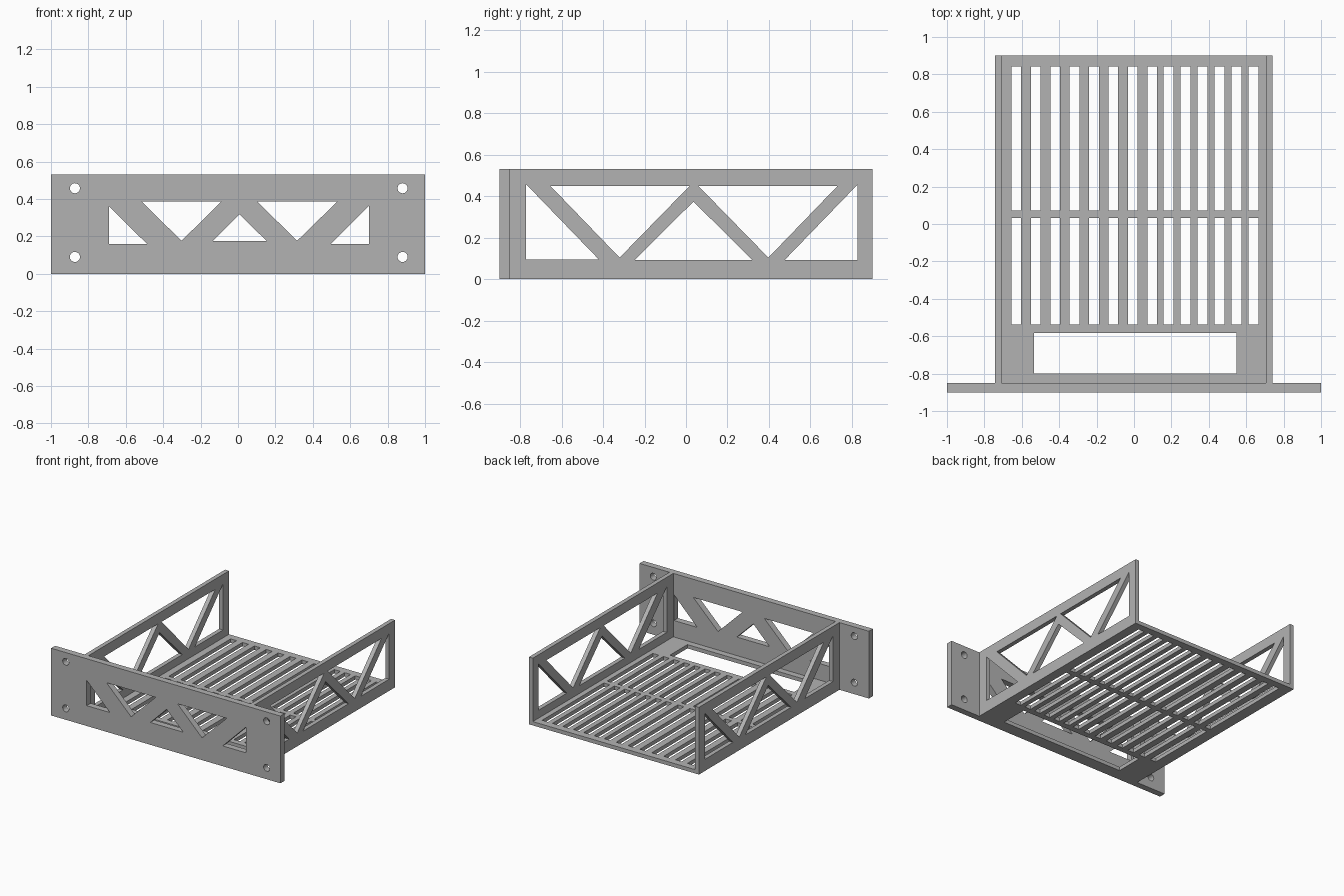
import bpy, bmesh, math
from mathutils import Matrix, Vector

cube = bpy.data.objects.get("Cube")
if cube:
    bpy.data.objects.remove(cube, do_unlink=True)

grey = bpy.data.materials.new("plain grey")
grey.use_nodes = True
grey.diffuse_color = (0.45, 0.45, 0.45, 1)
grey.node_tree.nodes["Principled BSDF"].inputs["Base Color"].default_value = (0.45, 0.45, 0.45, 1)


def rect(u0, u1, v0, v1):
    return [(u0, v0), (u1, v0), (u1, v1), (u0, v1)]


def circle(u, v, r, n=24):
    return [(u + r * math.cos(2 * math.pi * i / n), v + r * math.sin(2 * math.pi * i / n)) for i in range(n)]


def sheet(name, outline, holes, thickness, u_axis, v_axis, centre):
    """Flat plate with cut-outs, filled from 2D outlines and given a thickness."""
    curve = bpy.data.curves.new(name + "_outline", "CURVE")
    curve.dimensions = "2D"
    curve.fill_mode = "BOTH"
    curve.extrude = thickness / 2
    for loop in [outline] + holes:
        spline = curve.splines.new("POLY")
        spline.points.add(len(loop) - 1)
        for point, (u, v) in zip(spline.points, loop):
            point.co = (u, v, 0, 1)
        spline.use_cyclic_u = True
    helper = bpy.data.objects.new(name + "_helper", curve)
    bpy.context.collection.objects.link(helper)
    bpy.context.view_layer.update()
    evaluated = helper.evaluated_get(bpy.context.evaluated_depsgraph_get())
    mesh = bpy.data.meshes.new_from_object(evaluated)
    mesh.name = name
    bpy.data.objects.remove(helper, do_unlink=True)
    bpy.data.curves.remove(curve)

    # Weld the caps to the rims and stand the plate in its plane
    u, v = Vector(u_axis), Vector(v_axis)
    turn = Matrix((u, v, u.cross(v))).transposed().to_4x4()
    bm = bmesh.new()
    bm.from_mesh(mesh)
    bmesh.ops.remove_doubles(bm, verts=bm.verts, dist=0.0001)
    bm.transform(Matrix.Translation(centre) @ turn)
    bmesh.ops.recalc_face_normals(bm, faces=bm.faces)
    for face in bm.faces:
        face.smooth = False
        face.material_index = 0
    bm.to_mesh(mesh)
    bm.free()
    mesh.materials.clear()
    mesh.materials.append(grey)
    obj = bpy.data.objects.new(name, mesh)
    bpy.context.collection.objects.link(obj)
    return obj


X, Y, Z = (1, 0, 0), (0, 1, 0), (0, 0, 1)
HEIGHT, FLOOR = 0.53, 0.03
FRONT, INNER_FRONT, BACK = -0.9, -0.85, 0.9

# Front panel: truss cut-outs and four mounting holes
front_holes = [
    [(-0.69, 0.36), (-0.69, 0.16), (-0.487, 0.16)],
    [(-0.516, 0.387), (-0.088, 0.387), (-0.302, 0.176)],
    [(-0.134, 0.176), (0.152, 0.176), (0.008, 0.318)],
    [(0.102, 0.387), (0.532, 0.387), (0.316, 0.176)],
    [(0.497, 0.16), (0.70, 0.16), (0.70, 0.363)],
]
front_holes += [circle(x, z, 0.027) for x in (-0.872, 0.88) for z in (0.09, 0.457)]
sheet("front_panel", rect(-1, 1, 0, HEIGHT), front_holes, INNER_FRONT - FRONT,
      X, Z, (0, (FRONT + INNER_FRONT) / 2, 0))

# Side walls: truss cut-outs
side_holes = [
    [(-0.77, 0.457), (-0.77, 0.095), (-0.42, 0.095)],
    [(-0.653, 0.449), (0.017, 0.449), (-0.32, 0.104)],
    [(-0.248, 0.092), (0.32, 0.092), (0.036, 0.374)],
    [(0.06, 0.449), (0.73, 0.449), (0.397, 0.104)],
    [(0.475, 0.092), (0.826, 0.092), (0.826, 0.455)],
]
WALL = 0.034
for side, x in (("right", -0.726), ("left", 0.723)):
    sheet(side + "_side_wall", rect(INNER_FRONT, BACK, 0, HEIGHT), side_holes, WALL, Y, Z, (x, 0, 0))

# Floor: two rows of vent slots, tighter on the left, and a wide front opening
slot_centres = [-0.629 + 0.1037 * i for i in range(8)] + [0.185 + 0.0908 * i for i in range(6)]
floor_holes = [rect(-0.535, 0.548, -0.80, -0.582)]
for x in slot_centres:
    for y0, y1 in ((-0.537, 0.033), (0.073, 0.843)):
        floor_holes.append(rect(x - 0.026, x + 0.026, y0, y1))
sheet("vented_floor", rect(-0.709, 0.706, INNER_FRONT, BACK), floor_holes, FLOOR,
      X, Y, (0, 0, FLOOR / 2))
